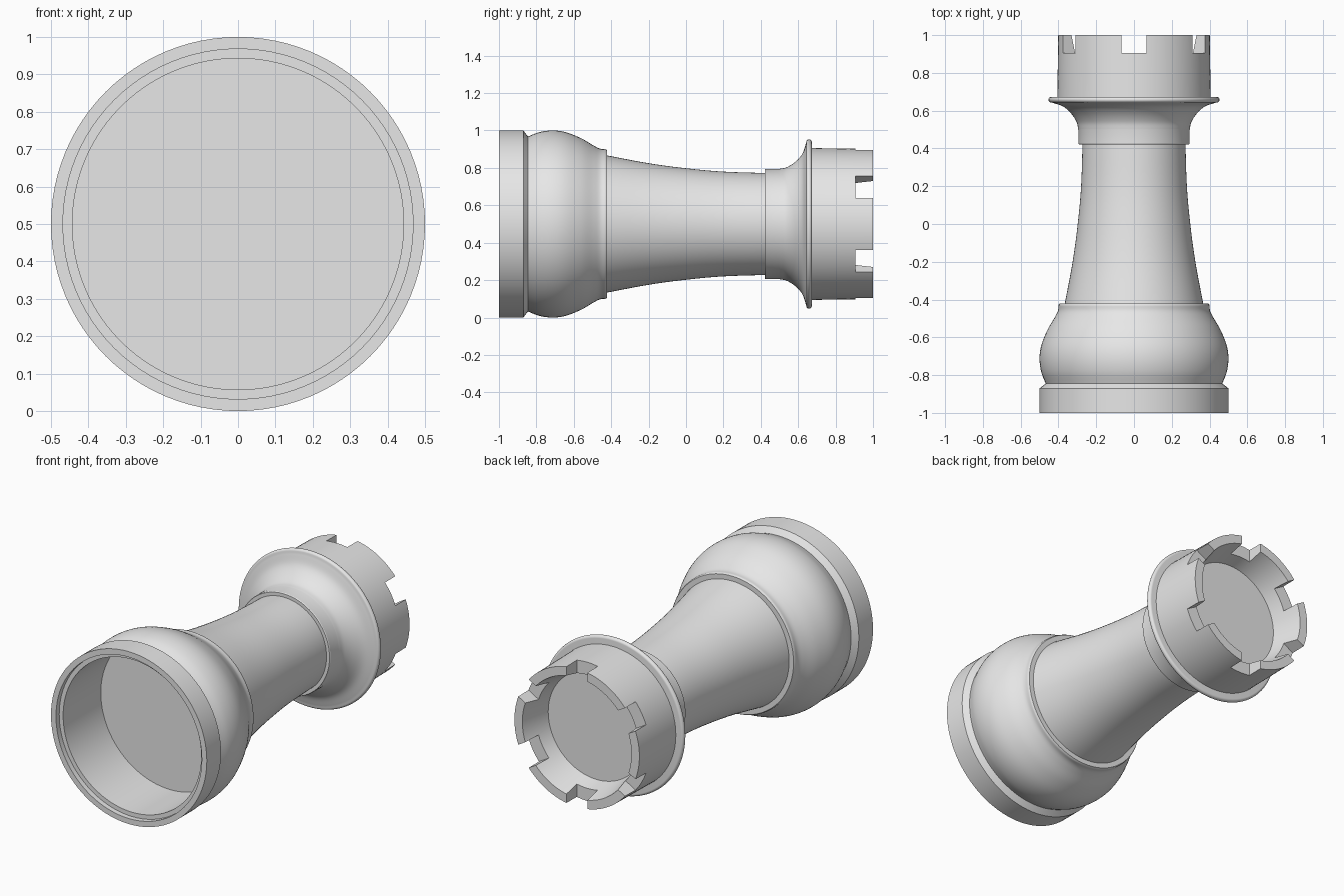
import bpy, bmesh, math
from mathutils import Vector, Matrix

old = bpy.data.objects.get("Cube")
if old:
    bpy.data.objects.remove(old, do_unlink=True)

grey = bpy.data.materials.new("plain_grey")
grey.use_nodes = True
grey.diffuse_color = (0.8, 0.8, 0.8, 1)
grey.node_tree.nodes["Principled BSDF"].inputs["Base Color"].default_value = (0.8, 0.8, 0.8, 1)

# The turning axis runs along y at half the base height
AXIS = Matrix.Translation((0, 0, 0.5))
SIDES = 96


def smooth(points, steps=6):
    """Catmull-Rom curve through (radius, y) points."""
    p = [Vector(q) for q in points]
    p = [2 * p[0] - p[1]] + p + [2 * p[-1] - p[-2]]
    out = []
    for a, b, c, d in zip(p, p[1:], p[2:], p[3:]):
        for i in range(steps):
            t = i / steps
            out.append(0.5 * (2 * b + (c - a) * t + (2 * a - 5 * b + 4 * c - d) * t * t
                              + (3 * b - a - 3 * c + d) * t ** 3))
    return [tuple(q) for q in out] + [tuple(points[-1])]


def make_object(name, bm):
    bmesh.ops.recalc_face_normals(bm, faces=bm.faces)
    mesh = bpy.data.meshes.new(name)
    bm.to_mesh(mesh)
    bm.free()
    mesh.materials.append(grey)
    obj = bpy.data.objects.new(name, mesh)
    bpy.context.collection.objects.link(obj)
    return obj


def activate(obj):
    bpy.ops.object.select_all(action='DESELECT')
    obj.select_set(True)
    bpy.context.view_layer.objects.active = obj


def lathe(name, profile):
    """Turn a profile that starts and ends on the axis into a solid."""
    bm = bmesh.new()
    verts = [bm.verts.new((r, y, 0)) for r, y in profile]
    edges = [bm.edges.new(pair) for pair in zip(verts, verts[1:])]
    bmesh.ops.spin(bm, geom=verts + edges, cent=(0, 0, 0), axis=(0, 1, 0),
                   angle=math.tau, steps=SIDES)
    bmesh.ops.remove_doubles(bm, verts=bm.verts, dist=0.0001)
    bm.transform(AXIS)
    return make_object(name, bm)


# Base: hollow underside with a stepped lip, chamfered band, bulge and short neck
bulge = smooth([(0.468, -0.845), (0.492, -0.78), (0.5, -0.71), (0.49, -0.64),
                (0.458, -0.56), (0.42, -0.495), (0.403, -0.46), (0.4, -0.43)])
base = lathe("base", [(0, -0.625), (0.443, -0.625), (0.443, -0.97), (0.468, -0.97),
                      (0.468, -1), (0.5, -1), (0.5, -0.87)] + bulge
             + [(0.395, -0.422), (0, -0.422)])

# Shaft: gently tapering
shaft = lathe("shaft", [(0, -0.44)] + smooth([(0.37, -0.44), (0.325, -0.2), (0.298, 0),
                                              (0.28, 0.2), (0.272, 0.44)]) + [(0, 0.44)])

# Collar: flares out to a rounded rim
flare = smooth([(0.295, 0.5), (0.304, 0.54), (0.333, 0.585), (0.375, 0.622), (0.435, 0.643)])
rim = [(0.438 + 0.015 * math.cos(a), 0.658 + 0.015 * math.sin(a))
       for a in (math.radians(d) for d in range(-75, 91, 15))]
collar = lathe("collar", [(0, 0.422), (0.292, 0.422), (0.295, 0.427)] + flare + rim
               + [(0, 0.673)])

# Crown: cup with six notches around the rim
crown = lathe("crown", [(0, 0.66), (0.406, 0.66), (0.401, 1), (0.35, 1), (0.31, 0.82), (0, 0.82)])
bm = bmesh.new()
for k in range(6):
    turn = Matrix.Rotation(math.radians(30 + 60 * k), 4, 'Y')
    block = Matrix.Translation((0.36, 1.005, 0)) @ Matrix.Diagonal((0.28, 0.2, 0.134, 1))
    bmesh.ops.create_cube(bm, size=1, matrix=AXIS @ turn @ block)
cutter = make_object("notch_cutter", bm)
cutter.hide_render = True
cut = crown.modifiers.new("notches", 'BOOLEAN')
cut.operation, cut.solver, cut.object = 'DIFFERENCE', 'EXACT', cutter
activate(crown)
bpy.ops.object.modifier_apply(modifier=cut.name)
bpy.data.objects.remove(cutter, do_unlink=True)

for part in (base, shaft, collar, crown):
    activate(part)
    bpy.ops.object.shade_smooth_by_angle(angle=math.radians(30))
